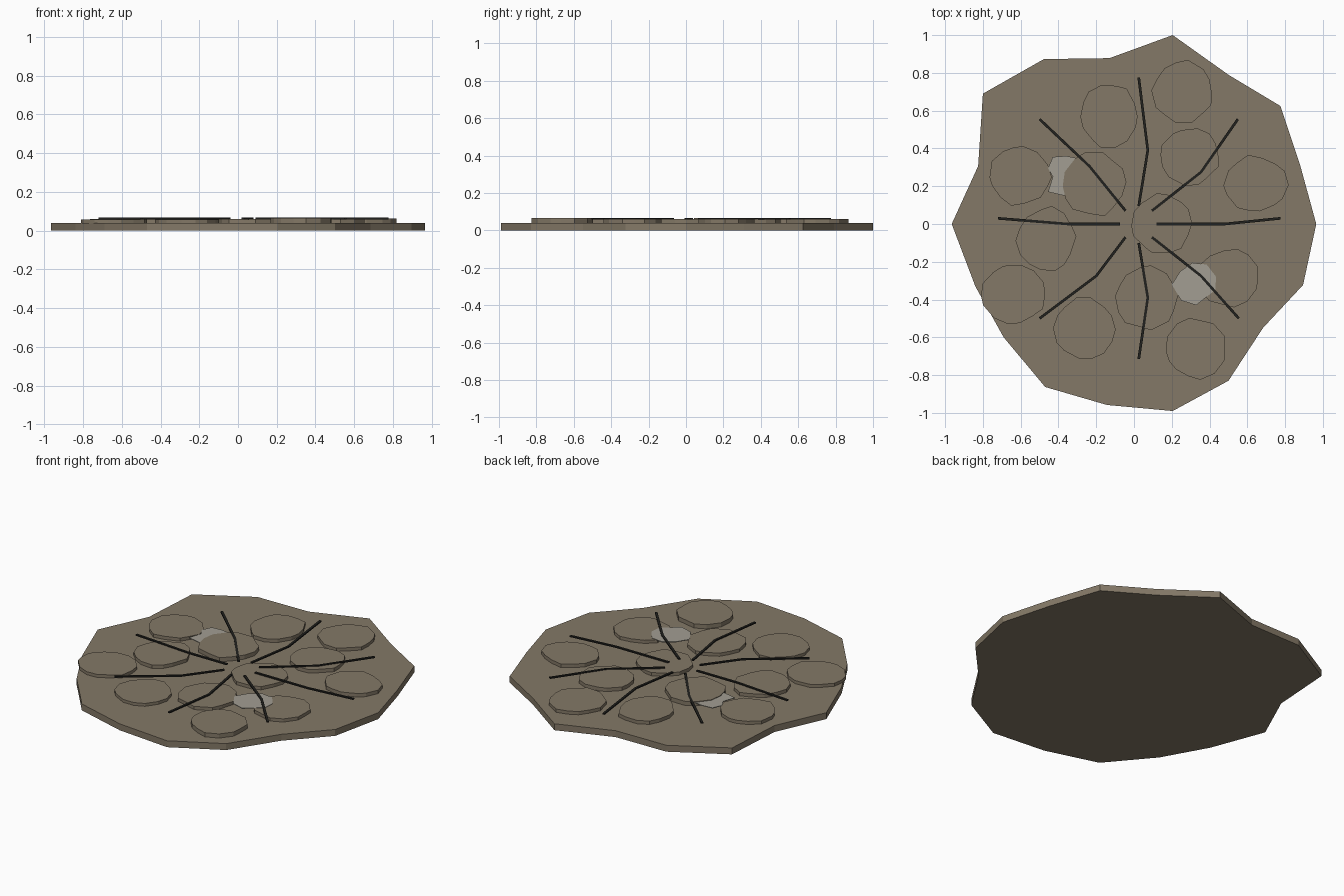
import bpy, bmesh, math, random
from mathutils import Vector

random.seed(4)


def material(name, rgb):
    m = bpy.data.materials.new(name)
    m.diffuse_color = (*rgb, 1)
    return m


EARTH = material("dry_earth", (0.23, 0.19, 0.135))
DARK = material("dark_crack", (0.015, 0.015, 0.013))
DUST = material("pale_dust", (0.36, 0.34, 0.29))


def prism(name, outline, z0, z1, mat):
    bm = bmesh.new()
    face = bm.faces.new([bm.verts.new((x, y, z0)) for x, y in outline])
    top = bmesh.ops.extrude_face_region(bm, geom=[face])["geom"]
    verts = [v for v in top if isinstance(v, bmesh.types.BMVert)]
    bmesh.ops.translate(bm, verts=verts, vec=(0, 0, z1 - z0))
    bmesh.ops.recalc_face_normals(bm, faces=bm.faces)
    me = bpy.data.meshes.new(name)
    bm.to_mesh(me)
    bm.free()
    me.materials.append(mat)
    ob = bpy.data.objects.new(name, me)
    bpy.context.collection.objects.link(ob)
    return ob


# Irregular ground slab
prism("ground_slab", [
    (0.965, 0), (0.88, 0.31), (0.775, 0.625), (0.5, 0.79), (0.205, 1.0),
    (-0.13, 0.878), (-0.477, 0.873), (-0.8, 0.69), (-0.825, 0.307),
    (-0.965, 0), (-0.84, -0.33), (-0.69, -0.6), (-0.47, -0.863),
    (-0.143, -0.958), (0.205, -0.99), (0.5, -0.83), (0.683, -0.55),
    (0.895, -0.323)], 0, 0.04, EARTH)

# Raised mud plates: centre x, centre y, half width, half depth, top height
plates = [
    (0.26, 0.70, 0.165, 0.17, 0.060), (-0.13, 0.57, 0.16, 0.175, 0.061),
    (0.295, 0.36, 0.163, 0.155, 0.062), (0.64, 0.21, 0.175, 0.155, 0.062),
    (-0.605, 0.255, 0.165, 0.162, 0.060), (-0.21, 0.21, 0.172, 0.172, 0.0655),
    (-0.465, -0.08, 0.162, 0.175, 0.061), (0.145, 0.0, 0.168, 0.163, 0.060),
    (0.50, -0.285, 0.165, 0.157, 0.060), (-0.645, -0.375, 0.178, 0.162, 0.059),
    (-0.26, -0.55, 0.165, 0.165, 0.058), (0.065, -0.39, 0.17, 0.17, 0.060),
    (0.325, -0.66, 0.167, 0.162, 0.066)]
for i, (cx, cy, rx, ry, top) in enumerate(plates):
    n = 14
    outline = []
    for k in range(n):
        a = math.tau * (k + random.uniform(-0.2, 0.2)) / n
        r = random.uniform(0.91, 1.03)
        outline.append((cx + rx * r * math.cos(a), cy + ry * r * math.sin(a)))
    prism(f"mud_plate_{i + 1}", outline, 0.038, top, EARTH)

# Radiating cracks: bent thin strips
cracks = [
    [(0.12, 0), (0.48, 0), (0.775, 0.03)],
    [(0.095, 0.07), (0.355, 0.275), (0.55, 0.555)],
    [(0.025, 0.095), (0.073, 0.39), (0.025, 0.775)],
    [(-0.045, 0.07), (-0.235, 0.305), (-0.5, 0.555)],
    [(-0.075, 0), (-0.35, 0), (-0.72, 0.03)],
    [(-0.045, -0.07), (-0.2, -0.275), (-0.5, -0.5)],
    [(0.025, -0.1), (0.073, -0.39), (0.025, -0.715)],
    [(0.095, -0.07), (0.355, -0.275), (0.555, -0.5)]]
for i, path in enumerate(cracks):
    a, b, c = (Vector(p) for p in path)
    n1, n2 = (Vector((-d.y, d.x)).normalized() for d in (b - a, c - b))
    nm = (n1 + n2).normalized()
    w = 0.007
    prism(f"crack_{i + 1}",
          [a - n1 * w, b - nm * w, c - n2 * w, c + n2 * w, b + nm * w, a + n1 * w],
          0.059, 0.067, DARK)

# Pale dust patches
prism("dust_patch_left", [
    (-0.455, 0.17), (-0.43, 0.25), (-0.455, 0.295), (-0.43, 0.355),
    (-0.36, 0.36), (-0.285, 0.345), (-0.25, 0.25), (-0.3, 0.17),
    (-0.37, 0.15)], 0.058, 0.062, DUST)
prism("dust_patch_right", [
    (0.435, -0.28), (0.385, -0.215), (0.31, -0.205), (0.245, -0.25),
    (0.2, -0.32), (0.25, -0.405), (0.33, -0.43), (0.385, -0.385),
    (0.43, -0.35)], 0.058, 0.062, DUST)
